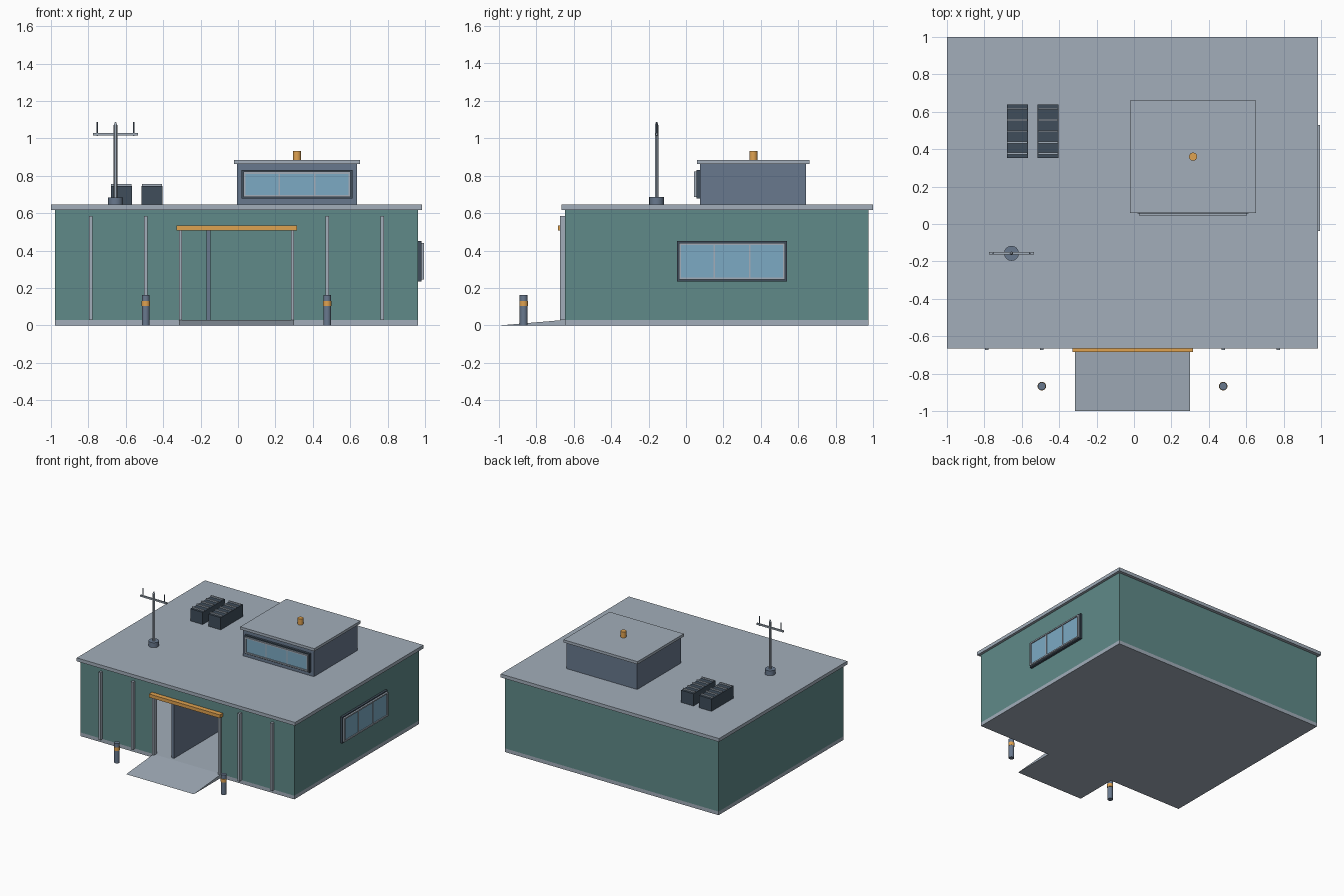
import bpy, bmesh
from math import pi
from mathutils import Matrix

if "Cube" in bpy.data.objects:
    bpy.data.objects.remove(bpy.data.objects["Cube"])

COLORS = {
    "teal": (0.115, 0.255, 0.25, 1), "light_grey": (0.36, 0.42, 0.49, 1),
    "slate": (0.14, 0.19, 0.27, 1), "dark": (0.05, 0.075, 0.105, 1),
    "glass": (0.2, 0.4, 0.55, 1), "orange": (0.74, 0.36, 0.08, 1),
}
MATS = {}
for key, col in COLORS.items():
    MATS[key] = bpy.data.materials.new(key)
    MATS[key].diffuse_color = col


def finish(name, bm, color, matrix=Matrix()):
    mesh = bpy.data.meshes.new(name)
    bm.to_mesh(mesh)
    bm.free()
    mesh.transform(matrix)
    mesh.materials.append(MATS[color])
    ob = bpy.data.objects.new(name, mesh)
    bpy.context.collection.objects.link(ob)
    return ob


def box(name, x, y, z, color, matrix=Matrix()):
    """Box from (min, max) pairs."""
    bm = bmesh.new()
    bmesh.ops.create_cube(bm, size=1)
    for v in bm.verts:
        v.co = [(a + b) / 2 + c * (b - a) for (a, b), c in zip((x, y, z), v.co)]
    return finish(name, bm, color, matrix)


def cyl(name, x, y, z, r, color, sides=16, r_top=None):
    bm = bmesh.new()
    bmesh.ops.create_cone(bm, cap_ends=True, segments=sides, radius1=r,
                          radius2=r if r_top is None else r_top, depth=z[1] - z[0])
    bmesh.ops.translate(bm, verts=bm.verts, vec=(x, y, sum(z) / 2))
    ob = finish(name, bm, color)
    bpy.context.view_layer.objects.active = ob
    ob.select_set(True)
    bpy.ops.object.shade_smooth_by_angle()
    ob.select_set(False)
    return ob


def window(name, w, h, matrix):
    """Three-pane window facing local -y, centred, with its back at y = 0."""
    box(name + "_surround", (-w / 2, w / 2), (-0.018, 0), (-h / 2, h / 2), "dark", matrix)
    a, b, t = w / 2 - 0.01, h / 2 - 0.009, 0.011
    box(name + "_glass", (-a + t, a - t), (-0.024, -0.018), (-b + t, b - t), "glass", matrix)
    d = (-0.032, -0.018)
    for s, side in ((-1, "a"), (1, "b")):
        box(f"{name}_stile_{side}", sorted((s * a, s * (a - t))), d, (-b, b), "light_grey", matrix)
        box(f"{name}_rail_{side}", (-a + t, a - t), d, sorted((s * b, s * (b - t))), "light_grey", matrix)
        m = s * a / 3
        box(f"{name}_mullion_{side}", (m - 0.004, m + 0.004), (-0.028, -0.018),
            (-b + t, b - t), "light_grey", matrix)


# Main building shell, hollow with an open doorway
X0, X1, Y0, Y1, T = -0.979, 0.963, -0.645, 0.975, 0.025
D0, D1, CX = -0.308, 0.292, -0.008
WALL = (0.03, 0.617)
box("floor_slab", (X0, X1), (Y0, Y1), (0, 0.03), "light_grey")
box("left_wall", (X0, X0 + T), (Y0 + T, Y1 - T), WALL, "teal")
box("right_wall", (X1 - T, X1), (Y0 + T, Y1 - T), WALL, "teal")
box("back_wall", (X0, X1), (Y1 - T, Y1), WALL, "teal")
box("front_wall_left", (X0, D0), (Y0, Y0 + T), WALL, "teal")
box("front_wall_right", (D1, X1), (Y0, Y0 + T), WALL, "teal")
box("door_lintel_wall", (D0, D1), (Y0, Y0 + T), (0.51, 0.617), "teal")
box("inner_partition", (-0.168, -0.147), (Y0 + T, Y1 - T), WALL, "slate")
box("roof_slab", (-1.0, 0.984), (-0.665, 1.0), (0.617, 0.645), "light_grey")

# Doorway trim, wall fins and bollards, mirrored about the building centre
box("door_beam", (-0.33, 0.315), (-0.684, Y0), (0.507, 0.535), "orange")
for s, side in ((-1, "left"), (1, "right")):
    x = CX + s * 0.3
    box(f"door_jamb_{side}", (x - 0.008, x + 0.008), (-0.662, Y0 + T), (0.03, 0.507), "light_grey")
    for i, off in enumerate((0.485, 0.78)):
        x = CX + s * off
        box(f"wall_fin_{side}_{i}", (x - 0.009, x + 0.009), (-0.674, Y0), (0.03, 0.585), "light_grey")
    x = CX + s * 0.485
    cyl(f"bollard_{side}", x, -0.867, (0, 0.163), 0.021, "slate")
    cyl(f"bollard_band_{side}", x, -0.867, (0.103, 0.13), 0.023, "orange")

# Entrance ramp: wedge sloping down to the front
bm = bmesh.new()
tri = [bm.verts.new((-0.316, y, z)) for y, z in ((-1.0, 0), (Y0, 0), (Y0, 0.03))]
face = bm.faces.new(tri)
ext = bmesh.ops.extrude_face_region(bm, geom=[face])
bmesh.ops.translate(bm, vec=(0.615, 0, 0),
                    verts=[g for g in ext["geom"] if isinstance(g, bmesh.types.BMVert)])
bm.faces.new(tri) if not face.is_valid else None
bmesh.ops.recalc_face_normals(bm, faces=bm.faces)
finish("entrance_ramp", bm, "light_grey")

# Rooftop cabin with a vent pipe
box("cabin", (-0.006, 0.637), (0.075, 0.642), (0.645, 0.863), "slate")
box("cabin_roof", (-0.022, 0.652), (0.06, 0.66), (0.863, 0.885), "light_grey")
cyl("cabin_vent", 0.316, 0.36, (0.885, 0.933), 0.022, "orange")

# Windows on the cabin front and the right wall
window("cabin_window", 0.592, 0.153, Matrix.Translation((0.316, 0.075, 0.754)))
window("side_window", 0.588, 0.215,
       Matrix.Translation((X1, 0.246, 0.343)) @ Matrix.Rotation(pi / 2, 4, "Z"))

# Rooftop cooling units with ribs across the top
for i, x in enumerate((-0.624, -0.46)):
    box(f"cooling_unit_{i}", (x - 0.056, x + 0.056), (0.353, 0.64), (0.645, 0.745), "dark")
    for j in range(5):
        y = 0.496 + (j - 2) * 0.06
        box(f"cooling_rib_{i}_{j}", (x - 0.054, x + 0.054), (y - 0.005, y + 0.005),
            (0.745, 0.756), "light_grey")

# Antenna mast
AX, AY = -0.655, -0.157
cyl("mast_base", AX, AY, (0.645, 0.685), 0.04, "slate")
cyl("mast_pole", AX, AY, (0.685, 1.07), 0.0095, "light_grey", 12)
cyl("mast_tip", AX, AY, (1.07, 1.088), 0.0095, "light_grey", 12, 0.003)
box("mast_crossbar", (AX - 0.12, AX + 0.12), (AY - 0.006, AY + 0.006), (1.016, 1.029), "light_grey")
for s, side in ((-1, "left"), (1, "right")):
    cyl(f"mast_prong_{side}", AX + s * 0.098, AY, (1.012, 1.088), 0.004, "slate", 8)

for m in bpy.data.materials:
    if m.users and not m.is_grease_pencil:
        m.use_nodes = True
        m.node_tree.nodes["Principled BSDF"].inputs["Base Color"].default_value = m.diffuse_color
